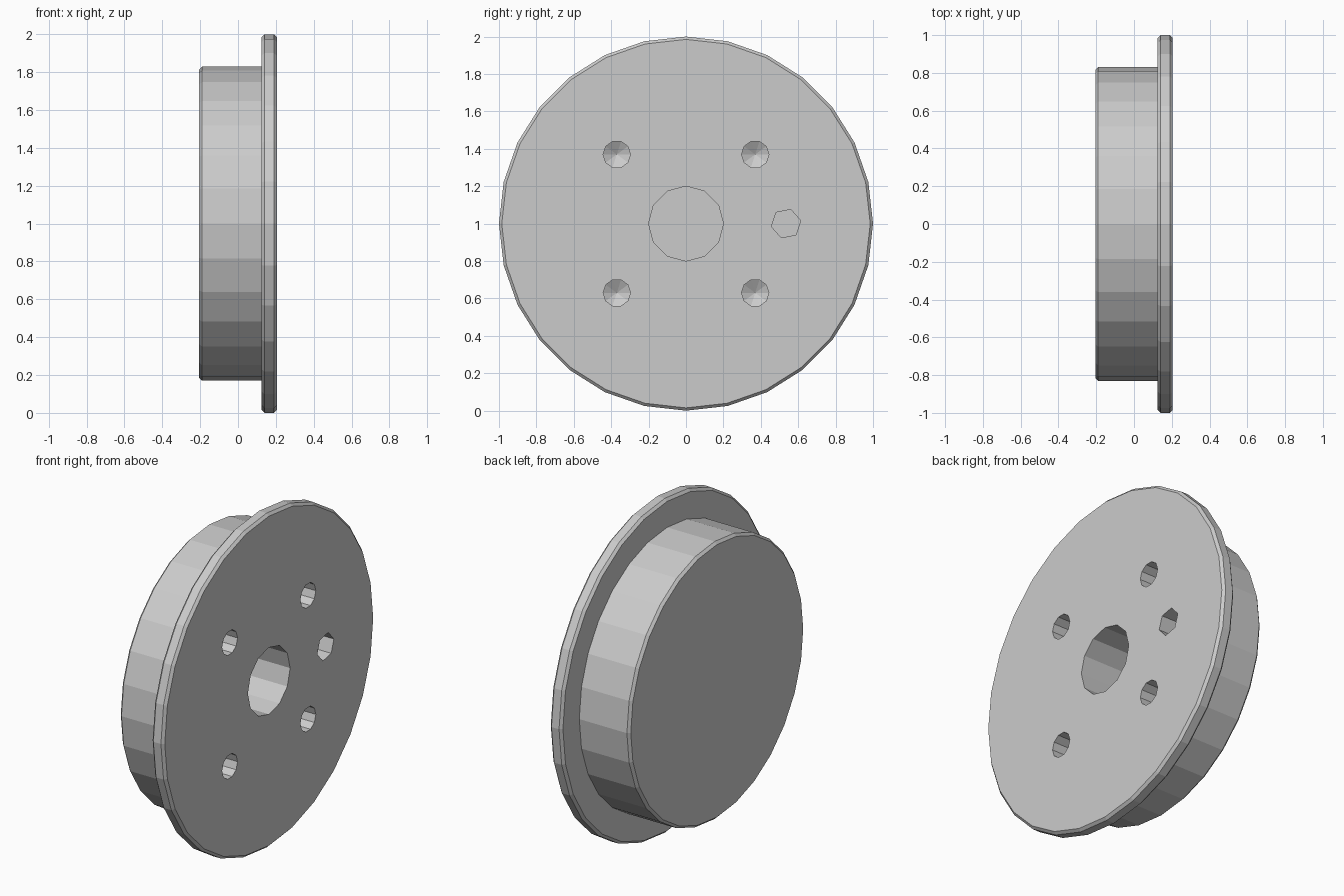
import bpy, bmesh
from math import sin, cos, pi

if "Cube" in bpy.data.objects:
    bpy.data.objects.remove(bpy.data.objects["Cube"])


def lathe(name, profile, sides, y=0.0, z=1.0, turn=0.0):
    """Spin (x, radius) points about an x-parallel axis into a closed solid."""
    bm = bmesh.new()
    rings = []
    for x, r in profile:
        if r == 0:
            rings.append([bm.verts.new((x, y, z))])
        else:
            rings.append([bm.verts.new((x, y + r * cos(turn + 2 * pi * i / sides),
                                        z + r * sin(turn + 2 * pi * i / sides)))
                          for i in range(sides)])
    for a, b in zip(rings, rings[1:]):
        for i in range(sides):
            j = (i + 1) % sides
            if len(a) == 1:
                bm.faces.new((a[0], b[j], b[i]))
            else:
                bm.faces.new((a[i], a[j], b[j], b[i]))
    for ring in (rings[0], rings[-1]):
        if len(ring) > 1:
            bm.faces.new(ring)
    bmesh.ops.recalc_face_normals(bm, faces=bm.faces)
    mesh = bpy.data.meshes.new(name)
    bm.to_mesh(mesh)
    bm.free()
    obj = bpy.data.objects.new(name, mesh)
    bpy.context.collection.objects.link(obj)
    return obj


# Stepped disc: closed drum at the back, wide thin flange at the front
disc = lathe("flanged_disc", [(-0.205, 0.815), (-0.19, 0.83), (0.125, 0.83),
                              (0.125, 0.985), (0.14, 1.0), (0.19, 1.0),
                              (0.205, 0.985)], 28)

# Blind centre bore and one coarse locating hole
cutters = [lathe("bore_cutter", [(-0.085, 0.2), (0.3, 0.2)], 12),
           lathe("locating_hole_cutter", [(0.0, 0.08), (0.3, 0.08)], 6,
                 y=0.535, turn=0.2)]

# Four bolt holes with drill-point bottoms
for sy in (-1, 1):
    for sz in (-1, 1):
        cutters.append(lathe("bolt_hole_cutter",
                             [(-0.04, 0), (0.0, 0.073), (0.3, 0.073)], 10,
                             y=0.37 * sy, z=1 + 0.37 * sz))

# Cut the holes, then discard the cutters
bpy.context.view_layer.objects.active = disc
for cutter in cutters:
    cutter.hide_render = True
    mod = disc.modifiers.new("hole", 'BOOLEAN')
    mod.operation = 'DIFFERENCE'
    mod.solver = 'EXACT'
    mod.object = cutter
    bpy.ops.object.modifier_apply(modifier=mod.name)
    bpy.data.objects.remove(cutter)
